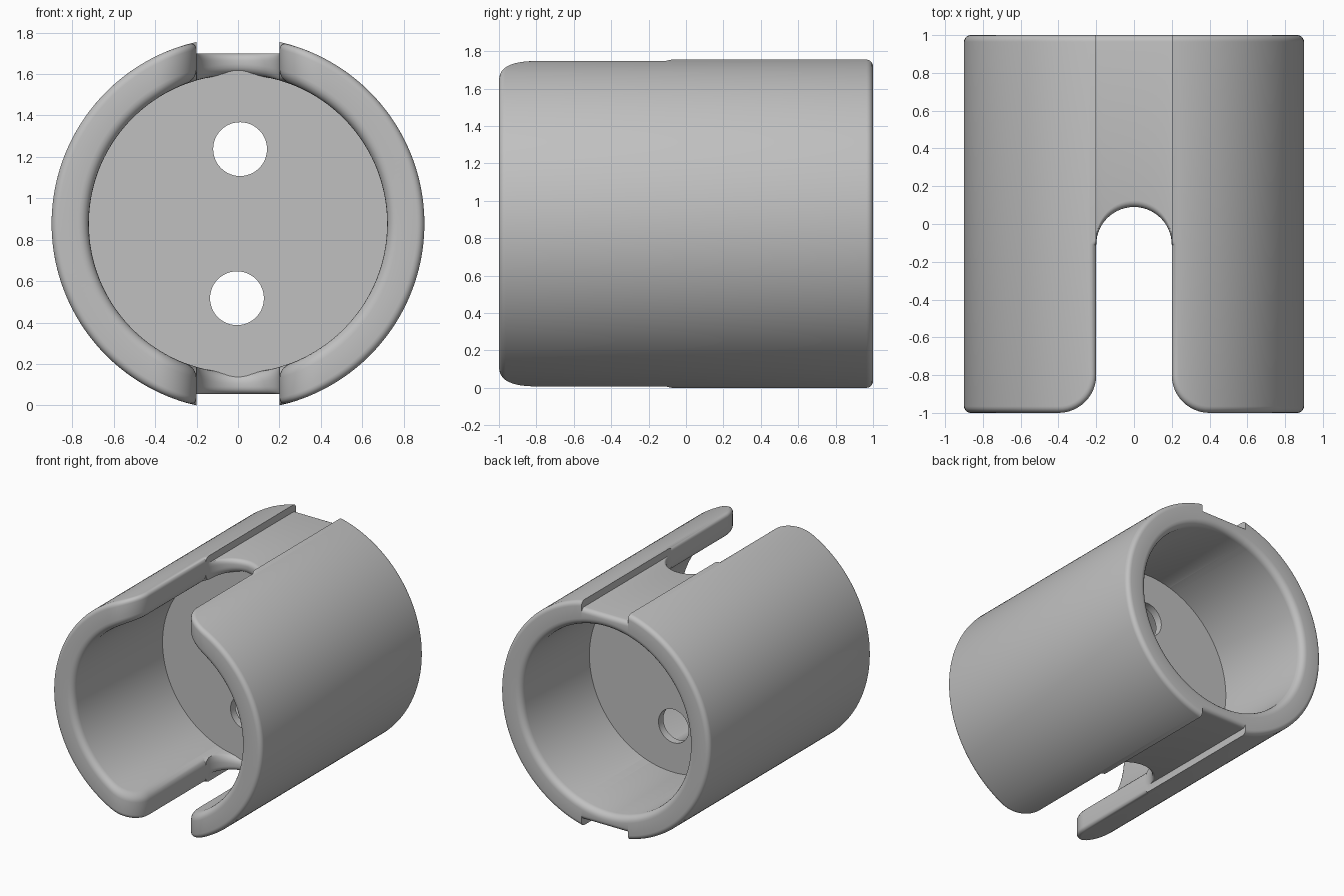
import bpy, bmesh
from math import sin, cos, asin, sqrt, pi

if "Cube" in bpy.data.objects:
    bpy.data.objects.remove(bpy.data.objects["Cube"], do_unlink=True)

OUTER, INNER = 0.9, 0.72
SLOT, SLOT_END, CORNER = 0.2, -0.11, 0.2
FLAT = 0.8225                      # height of the flat land above the axis
AXIS = sqrt(OUTER ** 2 - SLOT ** 2)
FILLET = {True: 0.035, False: 0.05}  # outer and inner edge rounding
STEPS = 5

grey = bpy.data.materials.new("plain grey")
grey.use_nodes = True
grey.diffuse_color = (0.53, 0.53, 0.53, 1)
grey.node_tree.nodes["Principled BSDF"].inputs["Base Color"].default_value = grey.diffuse_color


def activate(ob):
    bpy.ops.object.select_all(action='DESELECT')
    ob.select_set(True)
    bpy.context.view_layer.objects.active = ob


def point(col, outer, e, d, back):
    """Point of one column; e is depth below the skin, d the inset from the edge."""
    kind, t = col
    r = OUTER - e if outer else INNER + e
    inset = FILLET[outer] if back else d
    if kind == "end":
        x, y = SLOT * sin(t), SLOT_END + SLOT * cos(t) + inset
    elif kind == "lip":
        x, y = SLOT, SLOT_END + inset
    elif kind == "side":
        x, y = SLOT + inset, SLOT_END
    elif kind == "corner":
        x = SLOT + CORNER - (CORNER - inset) * cos(t)
        y = -1 + CORNER - (CORNER - inset) * sin(t)
    else:
        start = asin((SLOT + CORNER) / r)
        x, y = r * sin(start + (pi / 2 - start) * t), -1 + inset
    z = FLAT - e if kind == "end" and outer else sqrt(max(r * r - x * x, 0))
    return x, (1 - d if back else y), z


# Columns around one quarter of the tube, from slot middle to the side
columns = [("end", pi / 2 * i / 14) for i in range(15)]
columns += [("lip", 0), ("side", 0)]
columns += [("corner", pi / 2 * i / 12) for i in range(13)]
columns += [("rim", i / 32) for i in range(1, 33)]

# Rounded wall section: inner front, outer front, outer back, inner back
section = []
for back, outer in ((False, False), (False, True), (True, True), (True, False)):
    f = FILLET[outer]
    arc = [(outer, f * (1 - cos(a)), f * (1 - sin(a)), back)
           for a in (pi / 2 * k / STEPS for k in range(STEPS + 1))]
    section += arc if back == outer else arc[::-1]

# Tube quarter, mirrored to a full tube
bm = bmesh.new()
grid = [[bm.verts.new(point(c, *s)) for s in section] for c in columns]
count = len(section)
for a, b in zip(grid, grid[1:]):
    for k in range(count):
        n = (k + 1) % count
        bm.faces.new((a[k], a[n], b[n], b[k]))
bmesh.ops.remove_doubles(bm, verts=bm.verts[:], dist=1e-5)
bmesh.ops.delete(bm, geom=[f for f in bm.faces if f.calc_area() < 1e-7], context='FACES')
bm.normal_update()


def radial(f):
    c = f.calc_center_median()
    return c.x ** 2 + c.z ** 2


skin = max(bm.faces, key=radial)
middle = skin.calc_center_median()
if skin.normal.x * middle.x + skin.normal.z * middle.z < 0:
    bmesh.ops.reverse_faces(bm, faces=bm.faces[:])
mesh = bpy.data.meshes.new("slotted_tube")
bm.to_mesh(mesh)
bm.free()
tube = bpy.data.objects.new("slotted_tube", mesh)
bpy.context.collection.objects.link(tube)
tube.location.z = AXIS
mesh.materials.append(grey)
mirror = tube.modifiers.new("quarters", 'MIRROR')
mirror.use_axis = (True, False, True)
mirror.merge_threshold = 1e-4
activate(tube)
bpy.ops.object.modifier_apply(modifier="quarters")
bpy.ops.object.shade_smooth_by_angle(angle=pi / 6)


def disc(name, radius, depth, x, y, z, sides):
    bpy.ops.mesh.primitive_cylinder_add(vertices=sides, radius=radius, depth=depth,
                                        location=(x, y, z), rotation=(pi / 2, 0, 0))
    ob = bpy.context.object
    ob.name = name
    return ob


# Partition wall with two round holes
wall = disc("partition_wall", 0.75, 0.06, 0, 0.13, AXIS, 96)
wall.data.materials.append(grey)
for x, offset in ((0.01, 0.36), (-0.005, -0.36)):
    cutter = disc("hole_cutter", 0.13, 0.4, x, 0.13, AXIS + offset, 48)
    cutter.hide_render = True
    cut = wall.modifiers.new("hole", 'BOOLEAN')
    cut.operation, cut.solver, cut.object = 'DIFFERENCE', 'EXACT', cutter
    activate(wall)
    bpy.ops.object.modifier_apply(modifier="hole")
    bpy.data.objects.remove(cutter, do_unlink=True)
activate(wall)
bpy.ops.object.shade_smooth_by_angle(angle=pi / 6)
